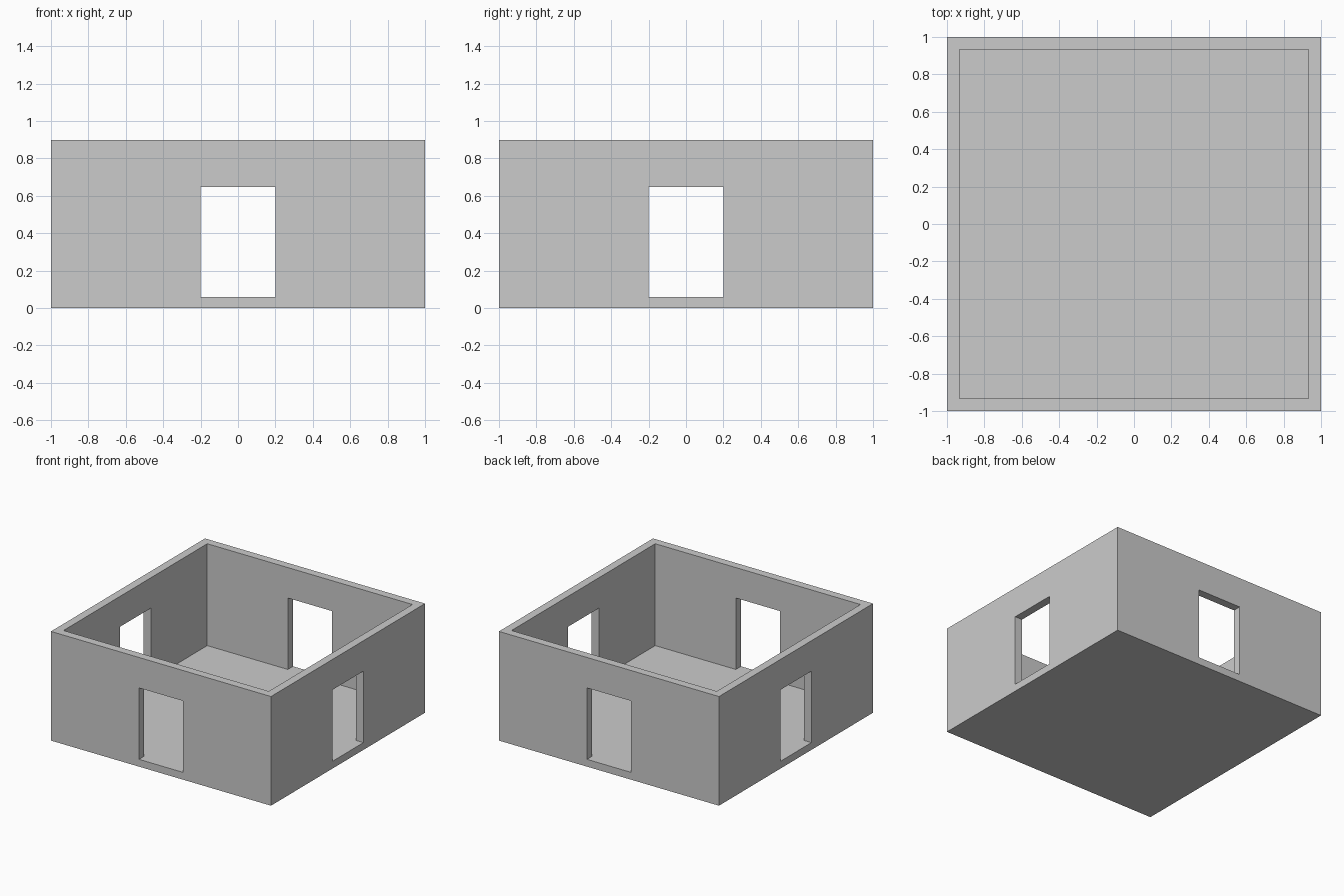
import bpy, bmesh

if "Cube" in bpy.data.objects:
    bpy.data.objects.remove(bpy.data.objects["Cube"])

W, H = 1.0, 0.897          # half width, height
I = W - 0.067              # inner half width
FLOOR, DOOR_TOP, D = 0.06, 0.647, 0.2


def make_object(name, bm):
    bmesh.ops.recalc_face_normals(bm, faces=bm.faces[:])
    mesh = bpy.data.meshes.new(name)
    bm.to_mesh(mesh)
    bm.free()
    ob = bpy.data.objects.new(name, mesh)
    bpy.context.collection.objects.link(ob)
    return ob


def extrude_up(bm, faces, dz):
    out = bmesh.ops.extrude_face_region(bm, geom=faces)["geom"]
    for v in out:
        if isinstance(v, bmesh.types.BMVert):
            v.co.z += dz
    return [f for f in out if isinstance(f, bmesh.types.BMFace)]


# Solid block that becomes the open room
bm = bmesh.new()
bmesh.ops.create_cube(bm, size=1)
for v in bm.verts:
    v.co = (v.co.x * 2 * W, v.co.y * 2 * W, (v.co.z + 0.5) * H)
room = make_object("room_shell", bm)

# Cutter: cavity plan with a doorway tab on each side
bm = bmesh.new()
ring, tabs = [], []
for k in range(4):
    def turn(x, y):
        for _ in range(k):
            x, y = -y, x
        return bm.verts.new((x, y, FLOOR))
    corner, a, b = turn(-I, -I), turn(-D, -I), turn(D, -I)
    ring += [corner, a, b]
    tabs.append(bm.faces.new([a, turn(-D, -W - 0.2), turn(D, -W - 0.2), b]))
centre = bm.faces.new(ring)

# Raise everything to door height, then only the cavity past the rim
tops = extrude_up(bm, [centre] + tabs, DOOR_TOP - FLOOR)
inner = [f for f in tops if len(f.verts) == 12]
extrude_up(bm, inner, H + 0.2 - DOOR_TOP)
bmesh.ops.delete(bm, geom=[f for f in inner if f.is_valid], context="FACES_ONLY")
cutter = make_object("cavity_cutter", bm)
cutter.hide_render = True

# Carve the room and its four doorways
mod = room.modifiers.new("carve", "BOOLEAN")
mod.operation = "DIFFERENCE"
mod.solver = "EXACT"
mod.object = cutter
bpy.context.view_layer.objects.active = room
bpy.ops.object.modifier_apply(modifier=mod.name)
bpy.data.objects.remove(cutter)
